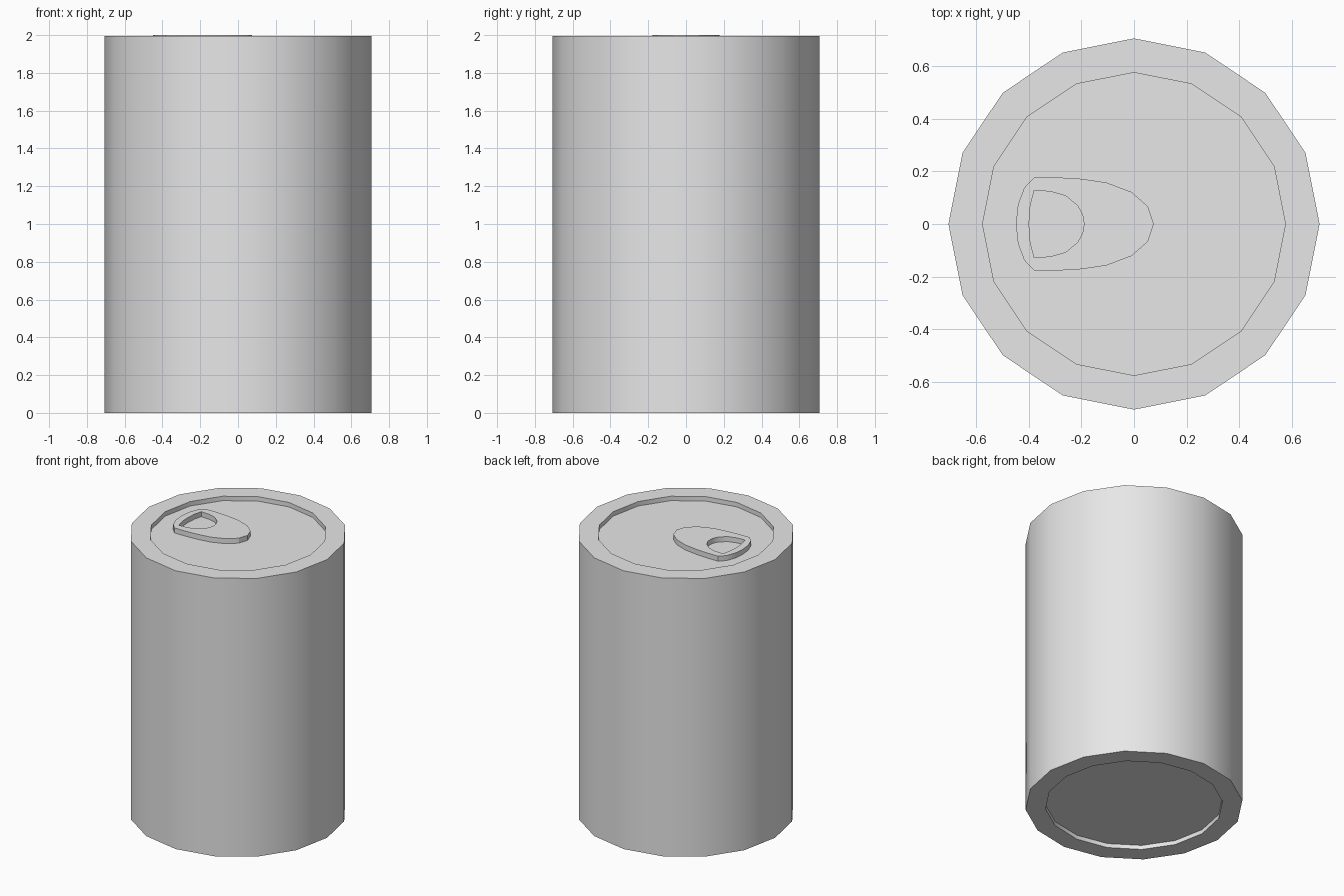
import bpy, bmesh, math

if "Cube" in bpy.data.objects:
    bpy.data.objects.remove(bpy.data.objects["Cube"], do_unlink=True)

metal = bpy.data.materials.new("light_grey_metal")
metal.use_nodes = True
metal.diffuse_color = (0.8, 0.8, 0.8, 1)
metal.node_tree.nodes["Principled BSDF"].inputs["Base Color"].default_value = (0.8, 0.8, 0.8, 1)

SIDES = 16
RADIUS, LIP_RADIUS = 0.707, 0.577
RIM_Z, LID_Z, TAB_Z, BASE_Z = 1.996, 1.964, 2.0, 0.03


def activate(obj):
    bpy.ops.object.select_all(action='DESELECT')
    obj.select_set(True)
    bpy.context.view_layer.objects.active = obj


def smooth(obj):
    activate(obj)
    bpy.ops.object.shade_smooth_by_angle(angle=math.radians(30))


# Can body: a 16-sided turned profile with a recessed base and lid
profile = [(LIP_RADIUS, BASE_Z), (LIP_RADIUS, 0), (RADIUS, 0),
           (RADIUS, RIM_Z), (LIP_RADIUS, RIM_Z), (LIP_RADIUS, LID_Z)]
bm = bmesh.new()
rings = []
for r, z in profile:
    rings.append([bm.verts.new((r * math.cos(a), r * math.sin(a), z))
                  for a in (2 * math.pi * i / SIDES for i in range(SIDES))])
for low, high in zip(rings, rings[1:]):
    for i in range(SIDES):
        j = (i + 1) % SIDES
        bm.faces.new((low[i], low[j], high[j], high[i]))
bm.faces.new(rings[0][::-1])
bm.faces.new(rings[-1])
bmesh.ops.recalc_face_normals(bm, faces=bm.faces[:])
mesh = bpy.data.meshes.new("can_body")
bm.to_mesh(mesh)
bm.free()
body = bpy.data.objects.new("can_body", mesh)
bpy.context.collection.objects.link(body)
mesh.materials.append(metal)
smooth(body)

# Pull tab: half outlines, mirrored across y, with a finger hole
tab_outline = [(-0.45, 0), (-0.442, 0.075), (-0.418, 0.138), (-0.38, 0.178), (-0.3, 0.178),
               (-0.2, 0.172), (-0.105, 0.158), (-0.01, 0.122), (0.053, 0.067), (0.075, 0)]
hole_outline = [(-0.4, 0), (-0.395, 0.07), (-0.38, 0.127), (-0.32, 0.124),
                (-0.26, 0.107), (-0.215, 0.07), (-0.196, 0.035), (-0.19, 0)]
curve = bpy.data.curves.new("pull_tab", 'CURVE')
curve.dimensions = '2D'
curve.fill_mode = 'BOTH'
curve.extrude = (TAB_Z - LID_Z) / 2
for half in (tab_outline, hole_outline):
    points = half + [(x, -y) for x, y in half[-2:0:-1]]
    spline = curve.splines.new('POLY')
    spline.points.add(len(points) - 1)
    for p, (x, y) in zip(spline.points, points):
        p.co = (x, y, 0, 1)
    spline.use_cyclic_u = True
curve.materials.append(metal)
tab = bpy.data.objects.new("pull_tab", curve)
tab.location.z = (TAB_Z + LID_Z) / 2
bpy.context.collection.objects.link(tab)
activate(tab)
bpy.ops.object.convert(target='MESH')
tab = bpy.context.view_layer.objects.active

# Weld the tab's caps to its walls and make its normals face outward
bm = bmesh.new()
bm.from_mesh(tab.data)
bmesh.ops.remove_doubles(bm, verts=bm.verts[:], dist=0.0005)
bmesh.ops.recalc_face_normals(bm, faces=bm.faces[:])
bm.to_mesh(tab.data)
bm.free()
smooth(tab)
